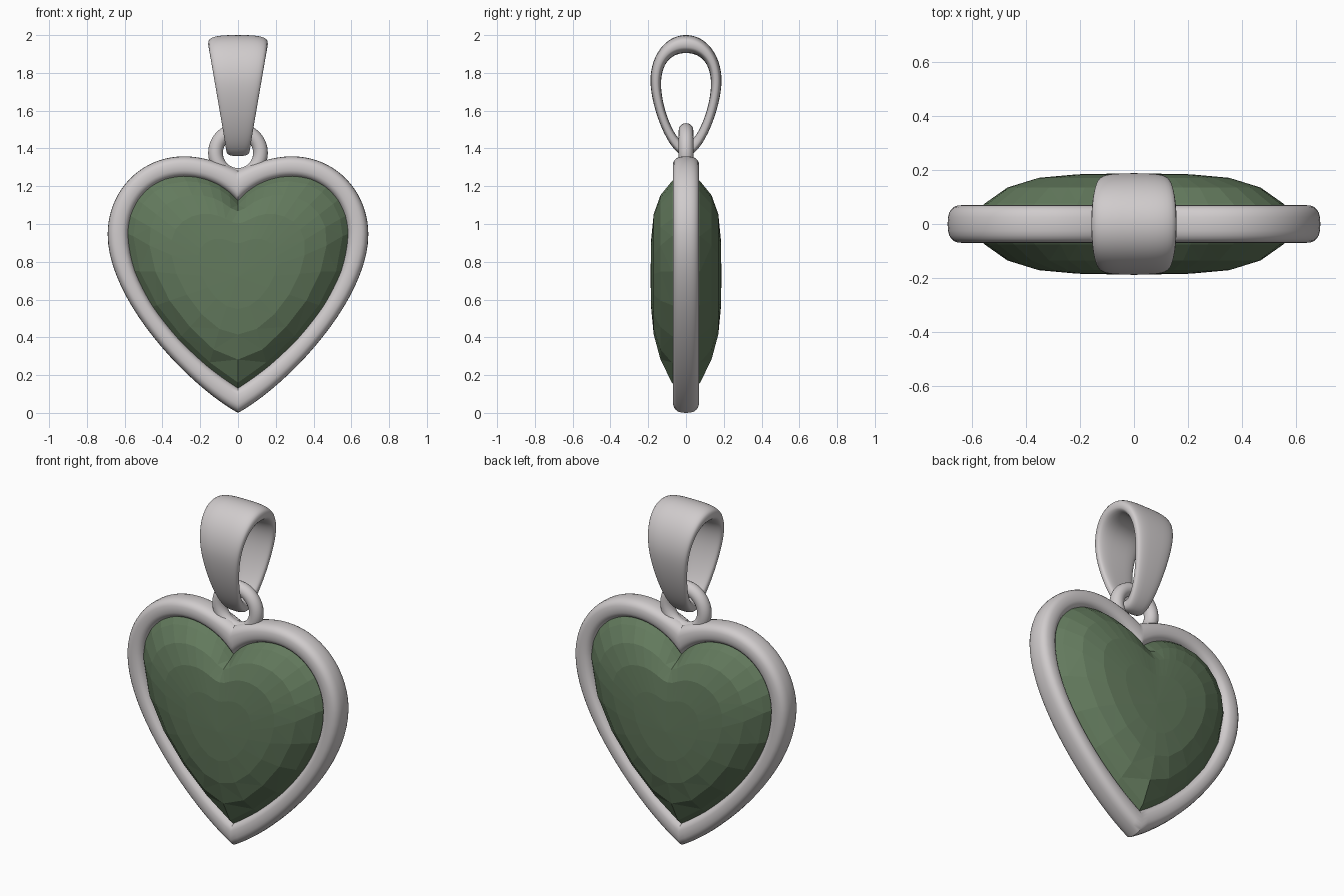
import bpy, bmesh, math
from mathutils import Vector
from mathutils.geometry import interpolate_bezier

if "Cube" in bpy.data.objects:
    bpy.data.objects.remove(bpy.data.objects["Cube"])


def material(name, rgb):
    m = bpy.data.materials.new(name)
    m.diffuse_color = (*rgb, 1)
    m.use_nodes = True
    m.node_tree.nodes["Principled BSDF"].inputs["Base Color"].default_value = m.diffuse_color
    return m


silver = material("silver", (0.63, 0.60, 0.605))
green = material("green stone", (0.125, 0.195, 0.11))


def closed_loop(knots, segs):
    """Half outline from chained beziers (a, h, h, b, h, h, c...), mirrored to a closed loop."""
    half = []
    for i in range(0, len(knots) - 1, 3):
        a, h1, h2, b = [Vector((*p, 0)) for p in knots[i:i + 4]]
        pts = interpolate_bezier(a, h1, h2, b, segs + 1)
        half += [Vector((p.x, p.y)) for p in pts[(1 if i else 0):]]
    return half + [Vector((-p.x, p.y)) for p in half[-2:0:-1]]


def grid_object(name, rings, mat, wrap, smooth):
    """Skin a list of equal closed rings; wrap joins the last ring to the first."""
    bm = bmesh.new()
    vs = [[bm.verts.new(p) for p in r] for r in rings]
    n, m = len(rings), len(rings[0])
    for i in range(n if wrap else n - 1):
        for j in range(m):
            k, l = (i + 1) % n, (j + 1) % m
            bm.faces.new((vs[i][j], vs[i][l], vs[k][l], vs[k][j]))
    if not wrap:
        for ring, sign in ((vs[0], -1), (vs[-1], 1)):
            c = bm.verts.new((0, sign * 0.188, 0.72))
            for j in range(m):
                bm.faces.new((ring[j], ring[(j + 1) % m], c))
        bmesh.ops.triangulate(bm, faces=bm.faces[:], quad_method='SHORT_EDGE')
    bmesh.ops.recalc_face_normals(bm, faces=bm.faces[:])
    me = bpy.data.meshes.new(name)
    bm.to_mesh(me)
    bm.free()
    ob = bpy.data.objects.new(name, me)
    bpy.context.collection.objects.link(ob)
    me.materials.append(mat)
    if smooth:
        shade(ob)
    return ob


def shade(ob):
    bpy.ops.object.select_all(action='DESELECT')
    ob.select_set(True)
    bpy.context.view_layer.objects.active = ob
    bpy.ops.object.shade_smooth_by_angle(angle=math.radians(40))


def band(inner, outer, width, power, place, steps=24):
    """Rounded sections spanning inner to outer outlines, width(z) is the half width."""
    rings = []
    for a, b in zip(inner, outer):
        mid, half = (a + b) / 2, (b - a) / 2
        ring = []
        for k in range(steps):
            t = 2 * math.pi * k / steps
            c, s = math.cos(t), math.sin(t)
            c = math.copysign(abs(c) ** power, c)
            s = math.copysign(abs(s) ** power, s)
            p = mid + half * c
            ring.append(place(p, s * width(mid.y)))
        rings.append(ring)
    return rings


# Heart outlines (x, z), from the cleft round to the tip
inner_heart = [(0, 1.115), (0.07, 1.20), (0.17, 1.247), (0.285, 1.247),
               (0.46, 1.247), (0.577, 1.11), (0.577, 0.945),
               (0.577, 0.62), (0.25, 0.29), (0, 0.137)]
outer_heart = [(0, 1.285), (0.06, 1.31), (0.17, 1.358), (0.285, 1.358),
               (0.52, 1.358), (0.69, 1.17), (0.69, 0.945),
               (0.69, 0.60), (0.27, 0.15), (0, 0)]

# Heart-shaped frame
grid_object("heart_frame",
            band(closed_loop(inner_heart, 20), closed_loop(outer_heart, 20),
                 lambda z: 0.07, 0.75, lambda p, w: (p.x, w, p.y)),
            silver, True, True)

# Faceted stone, domed on both sides, softening towards the middle
outline = closed_loop(inner_heart, 5)
centre = Vector((0, 0.72))
dome = []
for scale, depth, soften in ((1.03, 0.03, 0), (0.96, 0.075, 0), (0.83, 0.135, 1),
                             (0.65, 0.171, 3), (0.40, 0.184, 5)):
    pts = outline
    for _ in range(soften):
        n = len(pts)
        pts = [(pts[i - 1] + pts[i] * 2 + pts[(i + 1) % n]) / 4 for i in range(n)]
    dome.append(([centre + (p - centre) * scale for p in pts], depth))
rings = [[(p.x, -d, p.y) for p in pts] for pts, d in reversed(dome)]
rings += [[(p.x, d, p.y) for p in pts] for pts, d in dome]
grid_object("heart_stone", rings, green, False, False)

# Jump ring rising from the cleft
bpy.ops.mesh.primitive_torus_add(major_segments=56, minor_segments=20,
                                 major_radius=0.119, minor_radius=0.039,
                                 location=(0, 0, 1.376),
                                 rotation=(math.pi / 2, 0, 0))
ring = bpy.context.object
ring.name = "jump_ring"
ring.data.materials.append(silver)
shade(ring)

# Tapered bail: egg-shaped loop (y, z), wide at the top
bail_inner = [(0, 1.905), (0.08, 1.905), (0.132, 1.85), (0.132, 1.74),
              (0.132, 1.62), (0.06, 1.43), (0, 1.43)]
bail_outer = [(0, 2.0), (0.11, 2.0), (0.188, 1.89), (0.188, 1.76),
              (0.188, 1.62), (0.09, 1.36), (0, 1.36)]
grid_object("bail",
            band(closed_loop(bail_inner, 20), closed_loop(bail_outer, 20),
                 lambda z: 0.062 + (z - 1.395) * 0.172, 0.65,
                 lambda p, w: (w, p.x, p.y), 32),
            silver, True, True)
